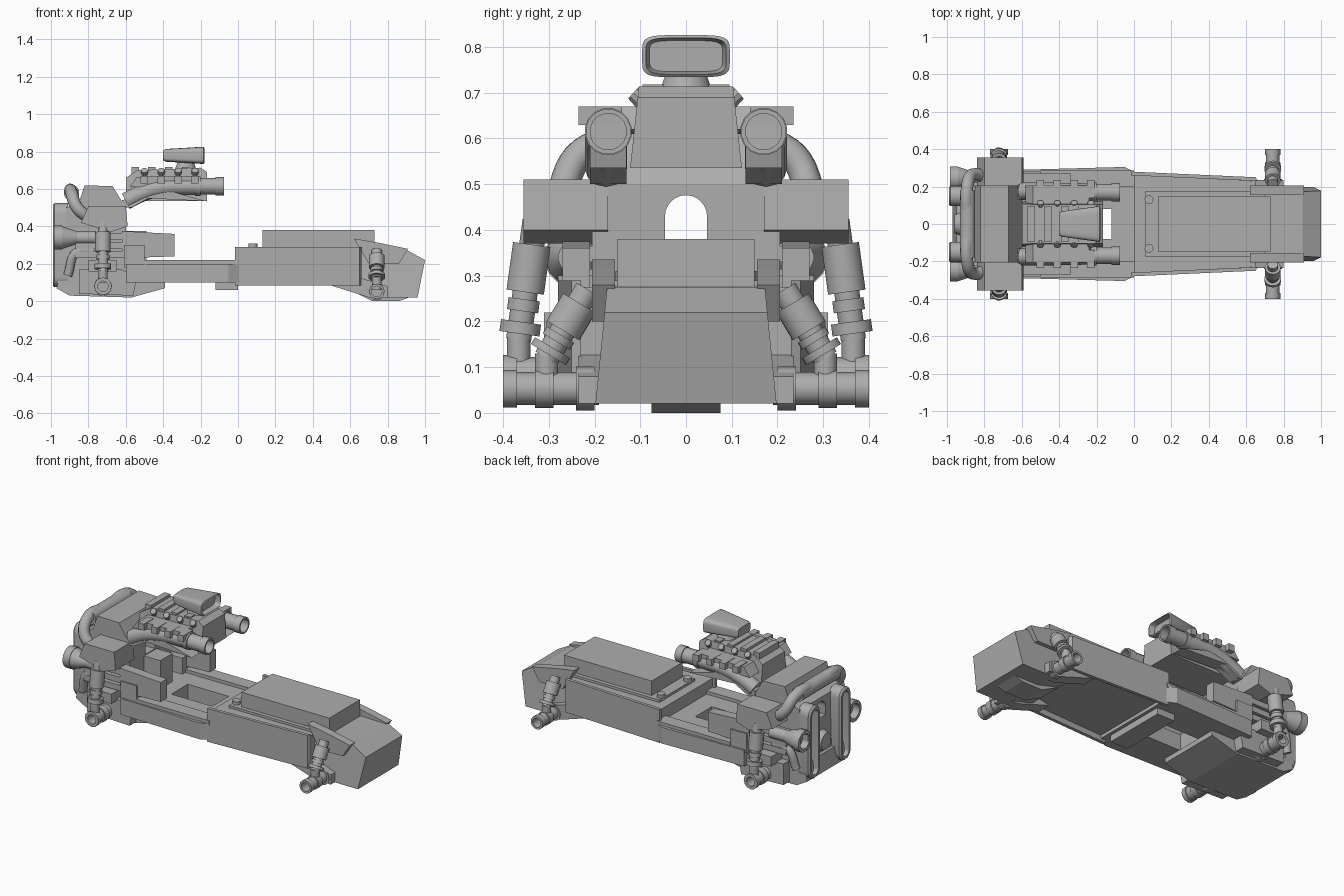
import bpy, bmesh, math
from mathutils import Vector

cube = bpy.data.objects.get("Cube")
if cube:
    bpy.data.objects.remove(cube, do_unlink=True)

grey = bpy.data.materials.new("primer grey")
grey.use_nodes = True
grey.diffuse_color = (0.42, 0.42, 0.42, 1)
grey.node_tree.nodes["Principled BSDF"].inputs["Base Color"].default_value = grey.diffuse_color


def finish(name, bm, smooth=False):
    """Turn a bmesh into a scene object with the shared material."""
    bmesh.ops.recalc_face_normals(bm, faces=bm.faces)
    mesh = bpy.data.meshes.new(name)
    bm.to_mesh(mesh)
    bm.free()
    mesh.materials.clear()
    mesh.materials.append(grey)
    part = bpy.data.objects.new(name, mesh)
    bpy.context.collection.objects.link(part)
    if smooth:
        bpy.ops.object.select_all(action='DESELECT')
        part.select_set(True)
        bpy.context.view_layer.objects.active = part
        bpy.ops.object.shade_smooth_by_angle(angle=math.radians(35))
    return part


def loft(name, rings, smooth=False, looped=False):
    """Skin rings of points; cap both ends, or join last to first when looped."""
    bm = bmesh.new()
    loops = [[bm.verts.new(point) for point in ring] for ring in rings]
    count = len(loops[0])
    if looped:
        loops.append(loops[0])
    else:
        bm.faces.new(loops[0])
        bm.faces.new(loops[-1])
    for near, far in zip(loops, loops[1:]):
        for i in range(count):
            j = (i + 1) % count
            bm.faces.new((near[i], near[j], far[j], far[i]))
    return finish(name, bm, smooth)


def side_prism(name, outline, inner, outer, taper=0):
    """Extrude an x-z outline across y, narrowing with height by the taper."""
    return loft(name, [[(x, y * (1 - taper * z), z) for x, z in outline] for y in (inner, outer)])


def plan_prism(name, outline, bottom, top):
    return loft(name, [[(x, y, z) for x, y in outline] for z in (bottom, top)])


def box(name, back, front, bottom, top, inner, outer):
    return side_prism(name, [(back, bottom), (front, bottom), (front, top), (back, top)], inner, outer)


def centre_box(name, back, front, bottom, top, half):
    return box(name, back, front, bottom, top, -half, half)


def rod(name, start, end, radius, end_radius=None, bore=None, sides=16):
    """Straight round part, tapered or bored through when asked."""
    start, end = Vector(start), Vector(end)
    across = (end - start).orthogonal().normalized()
    up = (end - start).normalized().cross(across)
    sections = [(start, radius), (end, end_radius or radius)]
    if bore:
        sections += [(end, bore), (start, bore)]
    angles = [math.tau * (i + 0.5) / sides for i in range(sides)]
    rings = [[centre + (across * math.cos(a) + up * math.sin(a)) * r for a in angles] for centre, r in sections]
    return loft(name, rings, True, bool(bore))


def pipe(name, path, radius):
    """Bent round tube through the path points."""
    curve = bpy.data.curves.new(name, 'CURVE')
    curve.dimensions = '3D'
    curve.bevel_depth = radius
    curve.use_fill_caps = True
    curve.resolution_u = 6
    spline = curve.splines.new('BEZIER')
    spline.bezier_points.add(len(path) - 1)
    for knot, place in zip(spline.bezier_points, path):
        knot.co = place
        knot.handle_left_type = knot.handle_right_type = 'AUTO'
    guide = bpy.data.objects.new(name, curve)
    bpy.context.collection.objects.link(guide)
    bm = bmesh.new()
    bm.from_mesh(guide.evaluated_get(bpy.context.evaluated_depsgraph_get()).to_mesh())
    bpy.data.objects.remove(guide, do_unlink=True)
    return finish(name, bm, True)


def mirror(part):
    """Repeat a left-hand part on the right."""
    modifier = part.modifiers.new("both sides", 'MIRROR')
    modifier.use_axis = (False, True, False)
    modifier.use_mirror_merge = False


def cut(part, cutter):
    modifier = part.modifiers.new("opening", 'BOOLEAN')
    modifier.solver = 'EXACT'
    modifier.object = cutter
    cutter.hide_render = True
    cutter.hide_set(True)


def axle(end, hub, radius):
    """Hollow stub with collars, growing outwards from the body."""
    bore = 0.028
    place = lambda y: hub + Vector((0, y, 0))
    mirror(rod(end + "_axle", place(0.19), place(0.4), radius, bore=bore, sides=12))
    for y, length, extra in ((0.2, 0.04, 0.012), (0.29, 0.04, 0.006), (0.37, 0.03, 0.005)):
        mirror(rod(end + "_axle_collar", place(y), place(y + length), radius + extra, bore=bore, sides=12))
    return rod(end + "_axle_cutter", place(-0.5), place(0.5), bore)


def shock(end, foot, head):
    """Spring strut: flange, thin stem, cap and a wide upper body."""
    foot, head = Vector(foot), Vector(head)
    for label, low, high, radius in (("stem", 0, 1, 0.028), ("flange", 0.05, 0.15, 0.045),
                                     ("cap", 0.24, 0.34, 0.035), ("body", 0.4, 0.8, 0.042)):
        mirror(rod(f"{end}_shock_{label}", foot.lerp(head, low), foot.lerp(head, high), radius))
    mirror(rod(end + "_shock_foot", foot - Vector((0, 0, 0.06)), foot + Vector((0, 0, 0.01)), 0.026))


front_hub = Vector((0.742, 0, 0.053))
rear_hub = Vector((-0.722, 0, 0.08))
front_cutter = axle("front", front_hub, 0.036)
rear_cutter = axle("rear", rear_hub, 0.042)
shock("front", (front_hub.x, 0.305, 0.12), (front_hub.x, 0.215, 0.27))
shock("rear", (rear_hub.x, 0.366, 0.16), (rear_hub.x, 0.33, 0.42))

# Cockpit floor with a through opening, and its rails
half_plan = [(-0.6, 0.29), (-0.05, 0.305), (0.02, 0.27)]
floor = plan_prism("cockpit_floor", half_plan + [(x, -y) for x, y in reversed(half_plan)], bottom=0.1, top=0.2)
cut(floor, centre_box("floor_cutter", back=-0.4, front=-0.12, bottom=0, top=0.3, half=0.08))
centre_box("floor_skid", back=-0.12, front=0, bottom=0.06, top=0.11, half=0.2)
mirror(box("floor_rails", back=-0.5, front=0, bottom=0.19, top=0.22, inner=0.2, outer=0.285))

# Front body
panel_back, panel_front = 0.28, 0.25
skin = 0.02
plan_prism("front_deck", [(0, -panel_back + skin), (0.65, -panel_front + skin),
                          (0.65, panel_front - skin), (0, panel_back - skin)], bottom=0.12, top=0.275)
mirror(plan_prism("side_panels", [(-0.015, panel_back), (0.65, panel_front), (0.66, panel_front - skin),
                                  (-0.015, panel_back - skin)], bottom=0.085, top=0.29))
centre_box("deck_box", back=0.13, front=0.73, bottom=0.25, top=0.38, half=0.15)
centre_box("deck_frame", back=0.06, front=0.7, bottom=0.2, top=0.29, half=0.175)
mirror(rod("deck_bolts", (0.08, 0.13, 0.27), (0.08, 0.13, 0.31), radius=0.024, sides=12))

# Nose, cowls and chin
nose = side_prism("nose", [(0.6, 0.06), (0.75, 0.02), (0.96, 0.02), (1, 0.22), (0.9, 0.275), (0.6, 0.28)],
                  inner=-0.2, outer=0.2, taper=0.5)
cut(nose, front_cutter)
mirror(side_prism("nose_cowls", [(0.62, 0.335), (0.74, 0.315), (0.91, 0.28), (0.86, 0.2), (0.7, 0.2)],
                  inner=0.155, outer=0.205))
mirror(side_prism("front_sills", [(0.48, 0.09), (0.7, 0.02), (0.8, 0.02), (0.8, 0.08), (0.64, 0.13)],
                  inner=0.15, outer=0.235))
side_prism("chin_skid", [(0.6, 0.06), (0.72, 0), (0.86, 0), (0.94, 0.03)], inner=-0.075, outer=0.075)

# Rear undertray and sills
tray = side_prism("rear_undertray", [(-0.97, 0.07), (-0.9, 0.03), (-0.57, 0.02), (-0.39, 0.07),
                                     (-0.39, 0.1), (-0.5, 0.16), (-0.95, 0.17)], inner=-0.2, outer=0.2)
cut(tray, rear_cutter)
mirror(side_prism("rear_sills", [(-0.85, 0.04), (-0.56, 0.03), (-0.54, 0.13), (-0.62, 0.17), (-0.85, 0.17)],
                  inner=0.17, outer=0.26))
mirror(box("suspension_mounts", back=-0.8, front=-0.65, bottom=0.16, top=0.22, inner=0.2, outer=0.31))

# Rear bulkhead with an arched tunnel
bulkhead = side_prism("rear_bulkhead", [(-0.93, 0.14), (-0.6, 0.14), (-0.6, 0.5), (-0.67, 0.615), (-0.82, 0.62),
                                        (-0.85, 0.53), (-0.92, 0.5)], inner=-0.205, outer=0.205)
arch_radius, arch_spring = 0.046, 0.43
arch = [(arch_radius * math.cos(a), arch_spring + arch_radius * math.sin(a))
        for a in (math.pi * i / 12 for i in range(13))]
arch += [(-arch_radius, 0.38), (arch_radius, 0.38)]
cut(bulkhead, loft("tunnel_cutter", [[(x, y, z) for y, z in arch] for x in (-1.1, -0.5)]))
centre_box("centre_pedestal", back=-0.61, front=-0.49, bottom=0.18, top=0.375, half=0.06)
mirror(box("cockpit_steps", back=-0.61, front=-0.5, bottom=0.18, top=0.3, inner=0.17, outer=0.28))
mirror(side_prism("cockpit_wings", [(-0.62, 0.23), (-0.34, 0.24), (-0.34, 0.36), (-0.62, 0.375)],
                  inner=0.21, outer=0.27))
mirror(side_prism("shoulders", [(-0.84, 0.42), (-0.8, 0.51), (-0.6, 0.51), (-0.59, 0.4), (-0.68, 0.37)],
                  inner=0.17, outer=0.355))
for height in (0.23, 0.28, 0.33):
    mirror(box("side_ribs", back=-0.87, front=-0.6, bottom=height, top=height + 0.035, inner=0.18, outer=0.265))

# Rear pipes, horns and long loops
crossover = [(-0.79, 0.25, 0.44), (-0.86, 0.265, 0.5), (-0.89, 0.21, 0.58), (-0.89, 0, 0.58)]
pipe("crossover_pipe", crossover + [(x, -y, z) for x, y, z in reversed(crossover[:-1])], radius=0.033)
rod("crossover_sleeve", (-0.89, -0.18, 0.58), (-0.89, 0.18, 0.58), radius=0.042)
rod("rear_centre_cap", (-0.9, 0, 0.24), (-0.96, 0, 0.24), radius=0.075, end_radius=0.05)
mirror(pipe("lower_hoses", [(-0.77, 0.24, 0.27), (-0.86, 0.24, 0.265), (-0.91, 0.22, 0.14)], radius=0.024))
horn = [Vector((x, 0.245, 0.34)) for x in (-0.76, -0.86, -0.94, -0.985)]
mirror(rod("horn_necks", horn[0], horn[1], radius=0.035))
mirror(rod("horn_flares", horn[1], horn[2], radius=0.035, end_radius=0.062))
mirror(rod("horn_mouths", horn[2], horn[3], radius=0.065, bore=0.045))


def slot(x, radius):
    """Upright stadium outline."""
    turns = [math.pi * i / 10 for i in range(11)]
    return [(x, 0.15 + sign * radius * math.cos(a), 0.3 + sign * (0.17 + radius * math.sin(a)))
            for sign in (1, -1) for a in turns]


mirror(loft("rear_loops", [slot(-0.91, 0.055), slot(-0.98, 0.055), slot(-0.99, 0.045), slot(-0.99, 0.03),
                           slot(-0.91, 0.03)], smooth=True, looped=True))

# Engine block with ribs, plugs and side manifolds
side_prism("engine_block", [(-0.6, 0.535), (-0.6, 0.66), (-0.54, 0.7), (-0.2, 0.714), (-0.165, 0.69), (-0.165, 0.535)],
           inner=-0.18, outer=0.18, taper=0.6)
for i in range(4):
    x = -0.5 + i * 0.09
    centre_box("engine_rib", back=x - 0.07, front=x - 0.03, bottom=0.65, top=0.718, half=0.095)
    mirror(rod("engine_plugs", (x, 0.07, 0.66), (x, 0.115, 0.7), radius=0.025, end_radius=0.018, sides=10))
    mirror(box("manifold_clamps", back=x - 0.02, front=x + 0.02, bottom=0.63, top=0.67, inner=0.14, outer=0.235))
mirror(pipe("manifolds", [(-0.6, 0.175, 0.535), (-0.52, 0.175, 0.575), (-0.42, 0.175, 0.605), (-0.21, 0.17, 0.615)],
            radius=0.046))
mirror(side_prism("manifold_bases", [(-0.62, 0.5), (-0.57, 0.5), (-0.48, 0.55), (-0.17, 0.535), (-0.4, 0.6), (-0.62, 0.54)],
                  inner=0.13, outer=0.21))
mirror(side_prism("valve_covers", [(-0.58, 0.61), (-0.54, 0.665), (-0.24, 0.67), (-0.22, 0.62)], inner=0.1, outer=0.205))
intake = [Vector((x, 0.17, 0.615)) for x in (-0.23, -0.2, -0.12, -0.075)]
for a, b, radius in zip(intake, intake[1:], (0.052, 0.045, 0.05)):
    mirror(rod("intake_tubes", a, b, radius, bore=0.04))

# Air scoop with a recessed mouth
rod("scoop_neck", (-0.28, 0, 0.7), (-0.28, 0, 0.755), radius=0.06, end_radius=0.04)


def rounded(x, half_width, half_height):
    """Soft-cornered rectangle facing forwards."""
    soft = lambda value: math.copysign(abs(value) ** 0.4, value)
    return [(x, half_width * soft(math.cos(a)), 0.78 + half_height * soft(math.sin(a)))
            for a in (math.tau * i / 40 for i in range(40))]


loft("air_scoop", [rounded(-0.4, 0.06, 0.027), rounded(-0.385, 0.068, 0.034), rounded(-0.185, 0.096, 0.046),
                   rounded(-0.18, 0.088, 0.04), rounded(-0.215, 0.08, 0.034)], smooth=True)
